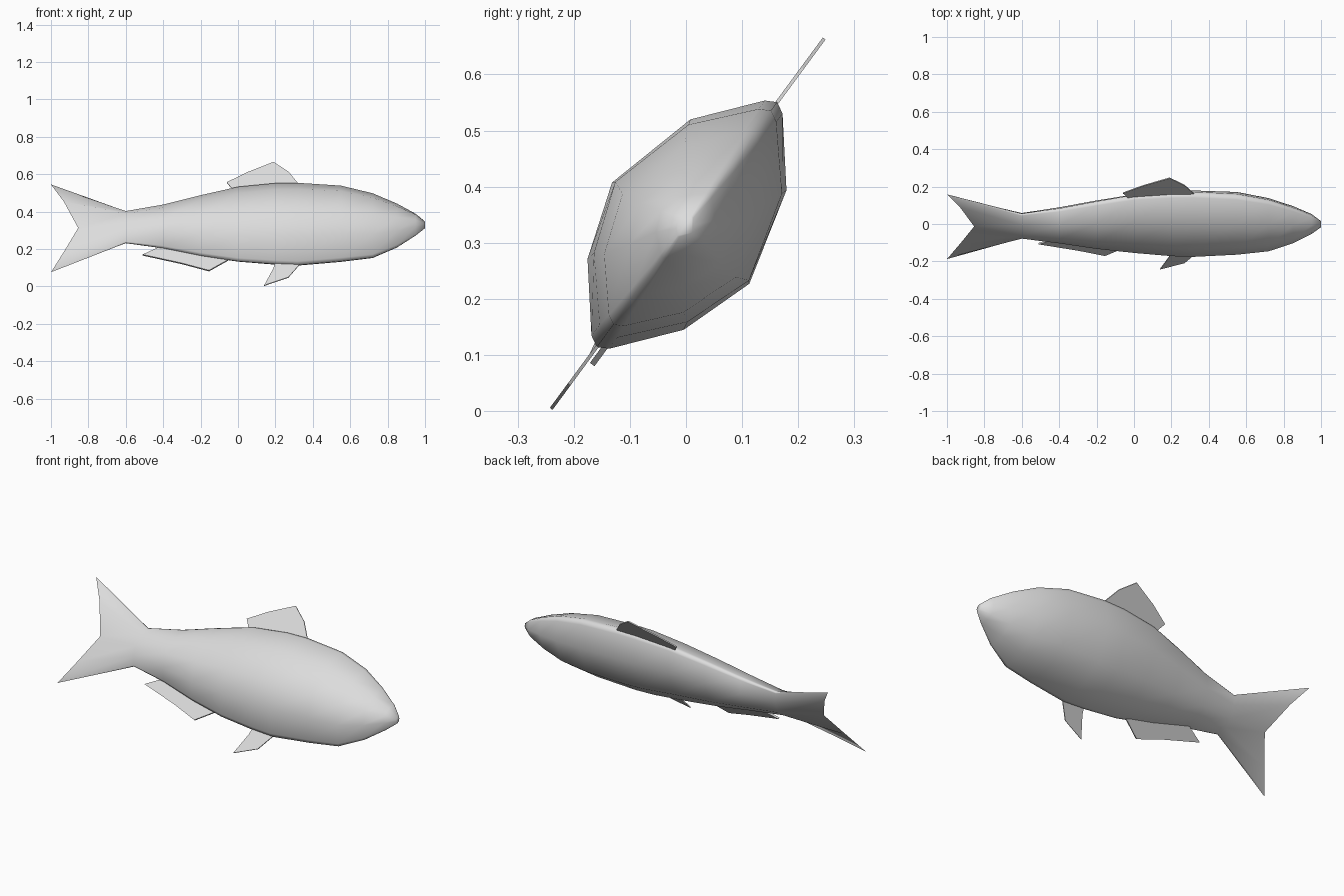
import bpy, bmesh, math
from mathutils import Matrix, Vector

cube = bpy.data.objects.get("Cube")
if cube:
    bpy.data.objects.remove(cube)

# The fish leans over its long axis
LEAN = Matrix.Translation((0, 0, 0.33)) @ Matrix.Rotation(math.radians(-36.4), 4, 'X')


def make_material(name, color):
    mat = bpy.data.materials.new(name)
    mat.use_nodes = True
    mat.diffuse_color = color
    mat.node_tree.nodes["Principled BSDF"].inputs["Base Color"].default_value = color
    return mat


grey = make_material("light grey", (0.72, 0.72, 0.72, 1))


def finish(name, bm):
    bmesh.ops.remove_doubles(bm, verts=bm.verts, dist=0.0005)
    bmesh.ops.dissolve_degenerate(bm, edges=bm.edges, dist=0.0001)
    bmesh.ops.recalc_face_normals(bm, faces=bm.faces)
    bm.transform(LEAN)
    mesh = bpy.data.meshes.new(name)
    bm.to_mesh(mesh)
    bm.free()
    mesh.materials.append(grey)
    obj = bpy.data.objects.new(name, mesh)
    bpy.context.collection.objects.link(obj)
    return obj


# Half cross-section from back ridge to belly ridge: (side, height)
half = [(0, 1), (0.13, 0.96), (0.7, 0.57), (1, -0.07), (0.7, -0.57), (0.13, -0.96), (0, -1)]
section = half + [(-s, h) for s, h in half[-2:0:-1]]

# Body stations: x, back height, belly height, half width
stations = [
    (-0.6, 0.089, -0.122, 0.058),
    (-0.4, 0.131, -0.155, 0.085),
    (-0.2, 0.193, -0.205, 0.11),
    (0, 0.249, -0.243, 0.13),
    (0.2, 0.272, -0.262, 0.15),
    (0.32, 0.274, -0.268, 0.152),
    (0.55, 0.255, -0.243, 0.148),
    (0.72, 0.205, -0.218, 0.125),
    (0.85, 0.137, -0.149, 0.09),
    (0.95, 0.07, -0.07, 0.052),
    (1.0, 0.02, -0.023, 0.016),
]


def tail_x(h):
    # Forked rear edge, slightly bowed
    return -0.845 - 0.155 * abs(h) ** 1.05


bm = bmesh.new()
rings = [[bm.verts.new((tail_x(h), 0, 0.267 * h if h > 0 else 0.316 * h)) for s, h in section]]
for x, top, bottom, width in stations:
    mid, tall = (top + bottom) / 2, (top - bottom) / 2
    rings.append([bm.verts.new((x, s * width, mid + h * tall)) for s, h in section])
for a, b in zip(rings, rings[1:]):
    for i in range(len(section)):
        j = (i + 1) % len(section)
        bm.faces.new((a[i], a[j], b[j], b[i]))
bm.faces.new(rings[-1])
body = finish("body_and_tail", bm)
bpy.ops.object.select_all(action='DESELECT')
body.select_set(True)
bpy.context.view_layer.objects.active = body
bpy.ops.object.shade_smooth_by_angle(angle=math.radians(75))


# Flat fins: outline of (x, height), with thickness and sideways offset
def make_fin(name, outline, thick=0.006, offset=0):
    bm = bmesh.new()
    face = bm.faces.new([bm.verts.new((x, offset - thick / 2, u)) for x, u in outline])
    extruded = bmesh.ops.extrude_face_region(bm, geom=[face])
    moved = [v for v in extruded["geom"] if isinstance(v, bmesh.types.BMVert)]
    bmesh.ops.translate(bm, verts=moved, vec=Vector((0, thick, 0)))
    finish(name, bm)


make_fin("dorsal_fin", [(-0.02, 0.22), (-0.06, 0.28), (0.05, 0.347), (0.19, 0.415),
                        (0.27, 0.35), (0.33, 0.26)])
make_fin("pelvic_fin", [(0.2, -0.24), (0.19, -0.29), (0.14, -0.405), (0.27, -0.35),
                        (0.34, -0.25)])
make_fin("anal_fin", [(-0.4, -0.13), (-0.51, -0.193), (-0.3, -0.25), (-0.155, -0.298),
                      (-0.05, -0.225)], 0.01, 0.012)
